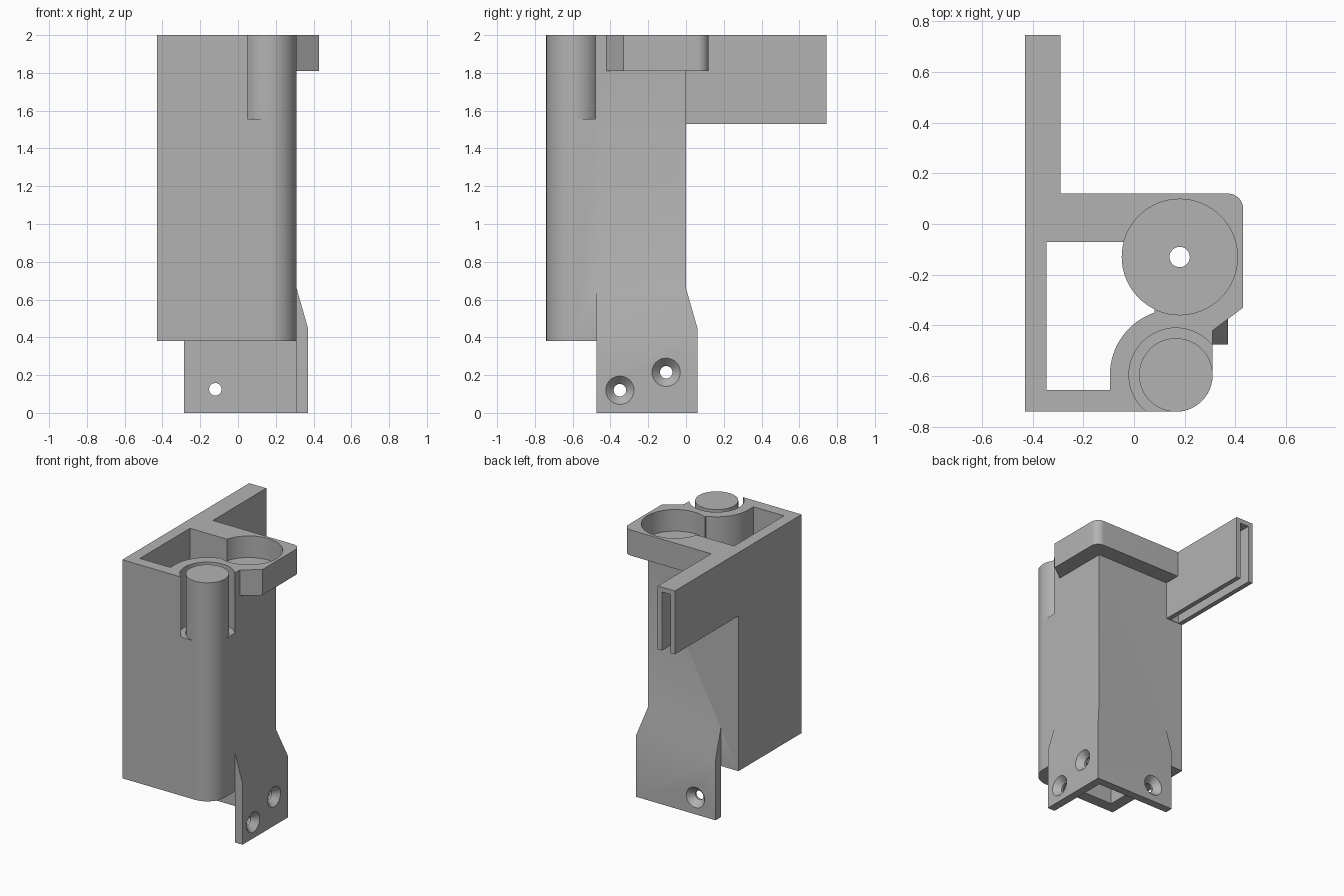
import bpy, bmesh
from math import cos, sin, radians
from mathutils import Matrix, Vector

old = bpy.data.objects.get("Cube")
if old:
    bpy.data.objects.remove(old, do_unlink=True)

grey = bpy.data.materials.new("plain grey")
grey.use_nodes = True
COLOR = (0.45, 0.45, 0.45, 1)
grey.diffuse_color = COLOR
grey.node_tree.nodes["Principled BSDF"].inputs["Base Color"].default_value = COLOR


def arc(cx, cy, r, a0, a1, n):
    steps = [radians(a0 + (a1 - a0) * i / n) for i in range(n + 1)]
    return [(cx + r * cos(a), cy + r * sin(a)) for a in steps]


def circle(cx, cy, r, n=64):
    return arc(cx, cy, r, 0, 360, n)[:-1]


def loft(name, rings):
    """Closed solid through rings of (outline, height)."""
    bm = bmesh.new()
    loops = [[bm.verts.new((x, y, z)) for x, y in pts] for pts, z in rings]
    for a, b in zip(loops, loops[1:]):
        for i in range(len(a)):
            j = (i + 1) % len(a)
            bm.faces.new((a[i], a[j], b[j], b[i]))
    bm.faces.new(loops[0][::-1])
    bm.faces.new(loops[-1])
    bmesh.ops.recalc_face_normals(bm, faces=bm.faces)
    mesh = bpy.data.meshes.new(name)
    bm.to_mesh(mesh)
    bm.free()
    mesh.materials.append(grey)
    ob = bpy.data.objects.new(name, mesh)
    bpy.context.collection.objects.link(ob)
    return ob


def prism(name, pts, z0, z1):
    return loft(name, [(pts, z0), (pts, z1)])


def rect(x0, x1, y0, y1):
    return [(x0, y0), (x1, y0), (x1, y1), (x0, y1)]


def combine(target, tool, operation):
    """Apply a boolean and discard the tool."""
    tool.hide_render = True
    mod = target.modifiers.new("combine", 'BOOLEAN')
    mod.operation, mod.solver, mod.object = operation, 'EXACT', tool
    deps = bpy.context.evaluated_depsgraph_get()
    result = bpy.data.meshes.new_from_object(target.evaluated_get(deps))
    target.modifiers.clear()
    target.data = result
    bpy.data.objects.remove(tool, do_unlink=True)


TOP, BASE = 2.0, 0.38
PIN = (0.165, -0.595)
POCKET = (0.18, -0.13)

# Main housing with one rounded corner
body = prism("housing", [(-0.43, 0), (-0.43, -0.74)]
             + arc(*PIN, 0.145, -90, 0, 24) + [(0.31, 0)], BASE, TOP)

# Top flange with a rounded and a chamfered corner
flange = prism("flange", [(-0.35, 0.12), (-0.35, -0.03), (0.2, -0.42), (0.31, -0.42),
                          (0.43, -0.33)] + arc(0.37, 0.06, 0.06, 0, 90, 12), 1.81, TOP)
combine(body, flange, 'UNION')

# Back arm
combine(body, prism("arm", rect(-0.43, -0.29, -0.05, 0.745), 1.53, TOP), 'UNION')

# Angled mounting skirt, tapering into the housing
wide = rect(-0.285, 0.37, -0.475, 0.06)
skirt = loft("skirt", [(wide, 0), (wide, 0.45), (rect(-0.285, 0.31, -0.475, 0), 0.66)])
combine(skirt, prism("skirt_inside", rect(-0.6, 0.31, -0.8, 0), -0.1, BASE), 'DIFFERENCE')
combine(body, skirt, 'UNION')

# Inner shaft, wide below and narrower at the top, curving around the pin column
column = arc(*PIN, 0.26, 180, 74, 24)
left = [(-0.345, -0.07), (-0.345, -0.655), (-0.095, -0.655)]
lower = prism("shaft_low", left + column + [(0.235, -0.07)], BASE - 0.1, 1.78)
upper = prism("shaft_high", left + arc(*PIN, 0.26, 180, 109, 20) + [(0.08, -0.07)],
              1.7, TOP + 0.1)
combine(body, lower, 'DIFFERENCE')
combine(body, upper, 'DIFFERENCE')

# Round pocket with its floor and centre hole
combine(body, prism("pocket", circle(*POCKET, 0.228), 1.84, TOP + 0.1), 'DIFFERENCE')
combine(body, prism("pocket_floor", circle(*POCKET, 0.2285), 1.815, 1.84), 'UNION')
combine(body, prism("pocket_hole", circle(*POCKET, 0.04, 32), 1.7, 1.9), 'DIFFERENCE')

# Groove around the pin
combine(body, prism("groove", circle(*PIN, 0.185), 1.555, TOP + 0.1), 'DIFFERENCE')

# Slot in the arm, open below and at the end
combine(body, prism("slot", rect(-0.395, -0.325, 0.003, 0.9), 1.4, 1.965), 'DIFFERENCE')

# Countersunk screw holes through the skirt
for place, axis in [((0.37, -0.35, 0.12), (1, 0, 0)),
                    ((0.37, -0.105, 0.215), (1, 0, 0)),
                    ((-0.12, 0.06, 0.125), (0, 1, 0))]:
    small, big = circle(0, 0, 0.033, 32), circle(0, 0, 0.075, 32)
    screw = loft("screw_hole", [(small, -0.1), (small, -0.045), (big, 0), (big, 0.05)])
    turn = Vector((0, 0, 1)).rotation_difference(Vector(axis)).to_matrix().to_4x4()
    screw.data.transform(Matrix.Translation(place) @ turn)
    combine(body, screw, 'DIFFERENCE')

# Pin standing in the groove
pin = prism("pin", circle(*PIN, 0.145), 1.555, TOP)

for ob in (body, pin):
    bpy.ops.object.select_all(action='DESELECT')
    ob.select_set(True)
    bpy.context.view_layer.objects.active = ob
    bpy.ops.object.shade_smooth_by_angle(angle=radians(30))
